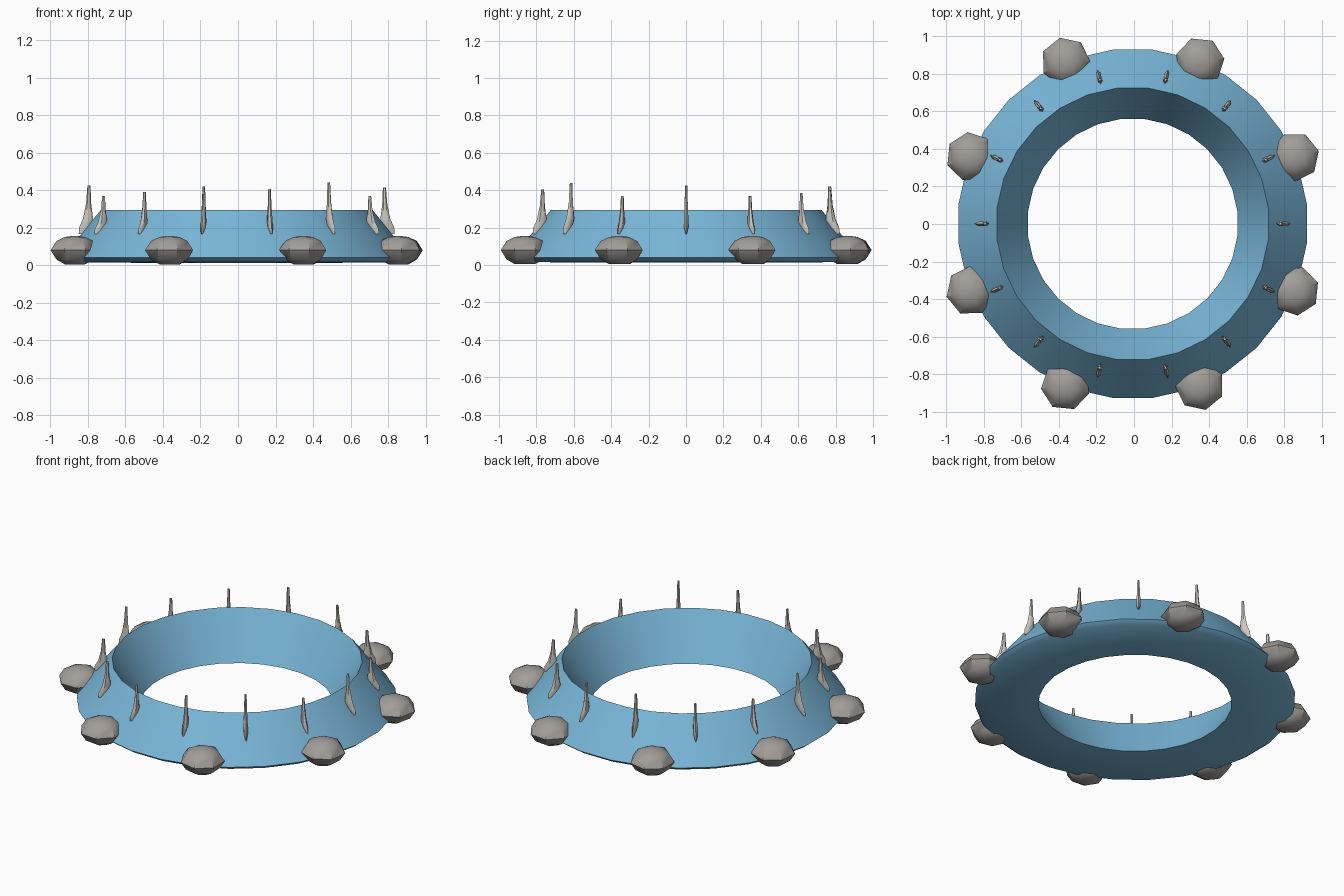
import bpy, bmesh
from math import sin, cos, pi, radians
from mathutils import Matrix, Vector

default = bpy.data.objects.get("Cube")
if default:
    bpy.data.objects.remove(default)

CENTRE = Vector((-0.007, 0.001, 0))


def material(name, rgb):
    mat = bpy.data.materials.new(name)
    mat.use_nodes = True
    color = (*rgb, 1)
    mat.diffuse_color = color
    mat.node_tree.nodes["Principled BSDF"].inputs["Base Color"].default_value = color
    return mat


blue = material("sky blue", (0.19, 0.47, 0.69))
stone = material("grey stone", (0.36, 0.34, 0.32))
bone = material("pale bone", (0.60, 0.58, 0.53))


def oval(x, z, rx, ry, sides, start=0.0):
    """Horizontal loop of points around (x, 0, z)."""
    angles = [start + 2 * pi * i / sides for i in range(sides)]
    return [Vector((x + rx * cos(a), ry * sin(a), z)) for a in angles]


def loft(name, loops, mat, closed=False, turn=0.0, smooth=40):
    """Skin a stack of loops; either cap the ends or join last to first."""
    bm = bmesh.new()
    rows = [[bm.verts.new(p) for p in loop] for loop in loops]
    pairs = list(zip(rows, rows[1:]))
    if closed:
        pairs.append((rows[-1], rows[0]))
    else:
        bm.faces.new(rows[0])
        bm.faces.new(rows[-1])
    n = len(rows[0])
    for low, high in pairs:
        for i in range(n):
            j = (i + 1) % n
            bm.faces.new((low[i], low[j], high[j], high[i]))
    bmesh.ops.recalc_face_normals(bm, faces=bm.faces)
    bm.transform(Matrix.Translation(CENTRE) @ Matrix.Rotation(turn, 4, 'Z'))
    mesh = bpy.data.meshes.new(name)
    bm.to_mesh(mesh)
    bm.free()
    mesh.materials.append(mat)
    obj = bpy.data.objects.new(name, mesh)
    bpy.context.collection.objects.link(obj)
    bpy.ops.object.select_all(action='DESELECT')
    obj.select_set(True)
    bpy.context.view_layer.objects.active = obj
    bpy.ops.object.shade_smooth_by_angle(angle=radians(smooth))
    return obj


# Sloping ring wall with a funnel-shaped inside
SIDES = 28
wall = [(0.562, 0.013), (0.905, 0.017), (0.934, 0.040), (0.728, 0.295)]
loft("ring_wall", [oval(0, z, r, r, SIDES, pi / SIDES) for r, z in wall], blue, closed=True)

# Flattened boulders around the foot
for k in range(8):
    profile = [(0.055, 0.005), (0.100, 0.030), (0.132, 0.080),
               (0.100, 0.129), (0.055, 0.150), (0.012, 0.156)]
    loops = [oval(0.934, z, r, r, 7, radians(-9)) for r, z in profile]
    loft(f"boulder_{k + 1}", loops, stone, turn=radians(22.5 + 45 * k))

# Thin thorns on the slope: height fraction, centre, radial and sideways half-widths
thorn = [(0.0, 0.832, 0.010, 0.004), (0.14, 0.805, 0.034, 0.013),
         (0.32, 0.792, 0.027, 0.014), (0.62, 0.789, 0.014, 0.010),
         (1.0, 0.787, 0.008, 0.007)]
tops = [0.415, 0.37, 0.38, 0.40, 0.42, 0.385, 0.37,
        0.425, 0.37, 0.39, 0.38, 0.405, 0.44, 0.37]
BASE = 0.165
for k, top in enumerate(tops):
    loops = [oval(x, BASE + f * (top - BASE), rx, ry, 6) for f, x, rx, ry in thorn]
    loft(f"thorn_{k + 1}", loops, bone, turn=2 * pi * k / len(tops))
